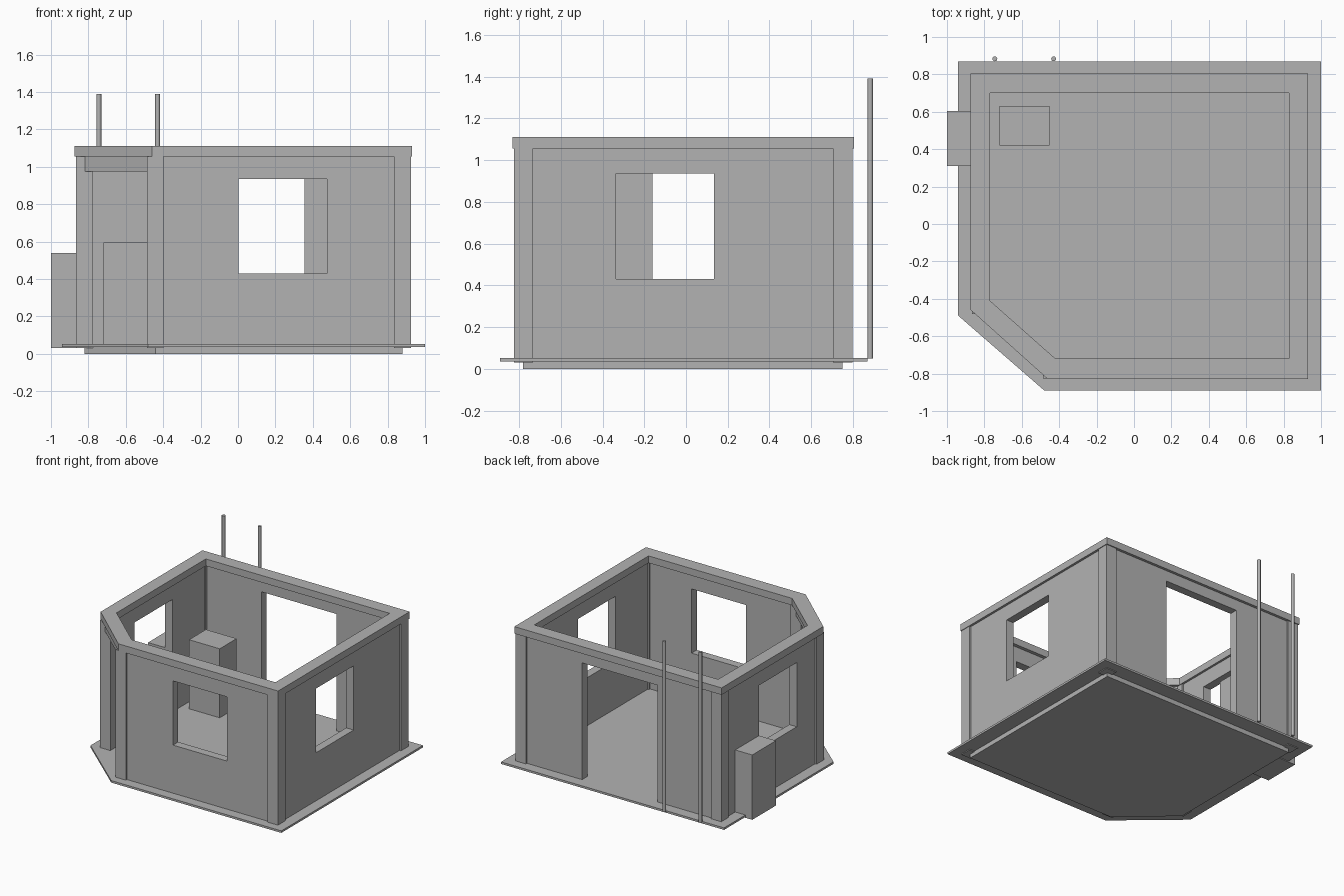
import bpy, bmesh

if "Cube" in bpy.data.objects:
    bpy.data.objects.remove(bpy.data.objects["Cube"])

grey = bpy.data.materials.new("plain_grey")
grey.diffuse_color = (0.45, 0.45, 0.45, 1)
grey.use_nodes = True
grey.node_tree.nodes["Principled BSDF"].inputs["Base Color"].default_value = grey.diffuse_color


def finish(name, bm):
    bmesh.ops.recalc_face_normals(bm, faces=bm.faces)
    me = bpy.data.meshes.new(name)
    bm.to_mesh(me)
    bm.free()
    me.materials.append(grey)
    ob = bpy.data.objects.new(name, me)
    bpy.context.collection.objects.link(ob)
    return ob


def prism(name, pts, z0, z1, hole=None):
    """Extruded outline; an inner outline of equal point count makes a ring."""
    bm = bmesh.new()
    n = len(pts)

    def loop(p, z):
        return [bm.verts.new((x, y, z)) for x, y in p]

    def band(a, b):
        for i in range(n):
            j = (i + 1) % n
            bm.faces.new((a[i], a[j], b[j], b[i]))
    lo, hi = loop(pts, z0), loop(pts, z1)
    band(lo, hi)
    if hole:
        ilo, ihi = loop(hole, z0), loop(hole, z1)
        band(ilo, ihi)
        band(lo, ilo)
        band(hi, ihi)
    else:
        bm.faces.new(lo)
        bm.faces.new(hi)
    return finish(name, bm)


def box(name, x0, x1, y0, y1, z0, z1):
    return prism(name, [(x0, y0), (x1, y0), (x1, y1), (x0, y1)], z0, z1)


def wall(name, extent, opening):
    """Wall panel with one rectangular opening cut through it."""
    ob = box(name, *extent, 0.04, 1.06)
    cutter = box(name + "_cutter", *opening)
    mod = ob.modifiers.new("opening", 'BOOLEAN')
    mod.operation = 'DIFFERENCE'
    mod.solver = 'EXACT'
    mod.object = cutter
    bpy.context.view_layer.objects.active = ob
    bpy.ops.object.modifier_apply(modifier=mod.name)
    bpy.data.objects.remove(cutter)


def outline(x0, x1, y0, y1, cx, cy):
    """Rectangle whose front left corner is cut off diagonally."""
    return [(cx, y0), (x1, y0), (x1, y1), (x0, y1), (x0, cy)]


# Base: footing and floor slab
prism("footing", outline(-0.82, 0.88, -0.78, 0.75, -0.44, -0.44), 0, 0.037)
prism("floor_slab", outline(-0.94, 1.0, -0.89, 0.87, -0.48, -0.49), 0.036, 0.052)

# Roof edge ring
prism("roof_ring", outline(-0.873, 0.93, -0.83, 0.805, -0.46, -0.46), 1.055, 1.11,
      outline(-0.77, 0.83, -0.72, 0.70, -0.42, -0.41))

# Corner posts
posts = {"back_right": (0.835, 0.705), "back_left": (-0.865, 0.705),
         "front_right": (0.835, -0.825), "entry_left": (-0.865, -0.48),
         "entry_right": (-0.487, -0.825)}
for name, (x, y) in posts.items():
    box(name + "_post", x, x + 0.09, y, y + 0.092, 0.03, 1.056)

# Walls, each with an opening
wall("front_wall", (-0.42, 0.85, -0.812, -0.747), (0.003, 0.475, -1, -0.5, 0.43, 0.935))
wall("right_wall", (0.847, 0.912, -0.75, 0.72), (0.6, 1.2, -0.335, 0.135, 0.43, 0.935))
wall("left_wall", (-0.852, -0.787, -0.40, 0.72), (-1.2, -0.6, -0.16, 0.31, 0.43, 0.935))
wall("back_wall", (-0.79, 0.85, 0.719, 0.784), (-0.30, 0.355, 0.5, 1, 0, 0.97))

# Beam over the diagonal entry
prism("entry_beam", [(-0.825, -0.475), (-0.475, -0.785), (-0.435, -0.74), (-0.785, -0.43)],
      0.975, 1.056)

# Cabinets inside and outside
box("inner_cabinet", -0.72, -0.453, 0.42, 0.63, 0.05, 0.595)
box("outer_cabinet", -1.0, -0.85, 0.31, 0.605, 0.03, 0.54)

# Thin poles behind the back wall
for side, x in (("left", -0.744), ("right", -0.43)):
    bpy.ops.mesh.primitive_cylinder_add(vertices=12, radius=0.013, depth=1.34,
                                        location=(x, 0.883, 0.72))
    pole = bpy.context.object
    pole.name = side + "_pole"
    pole.data.materials.append(grey)
    bpy.ops.object.shade_smooth_by_angle()
